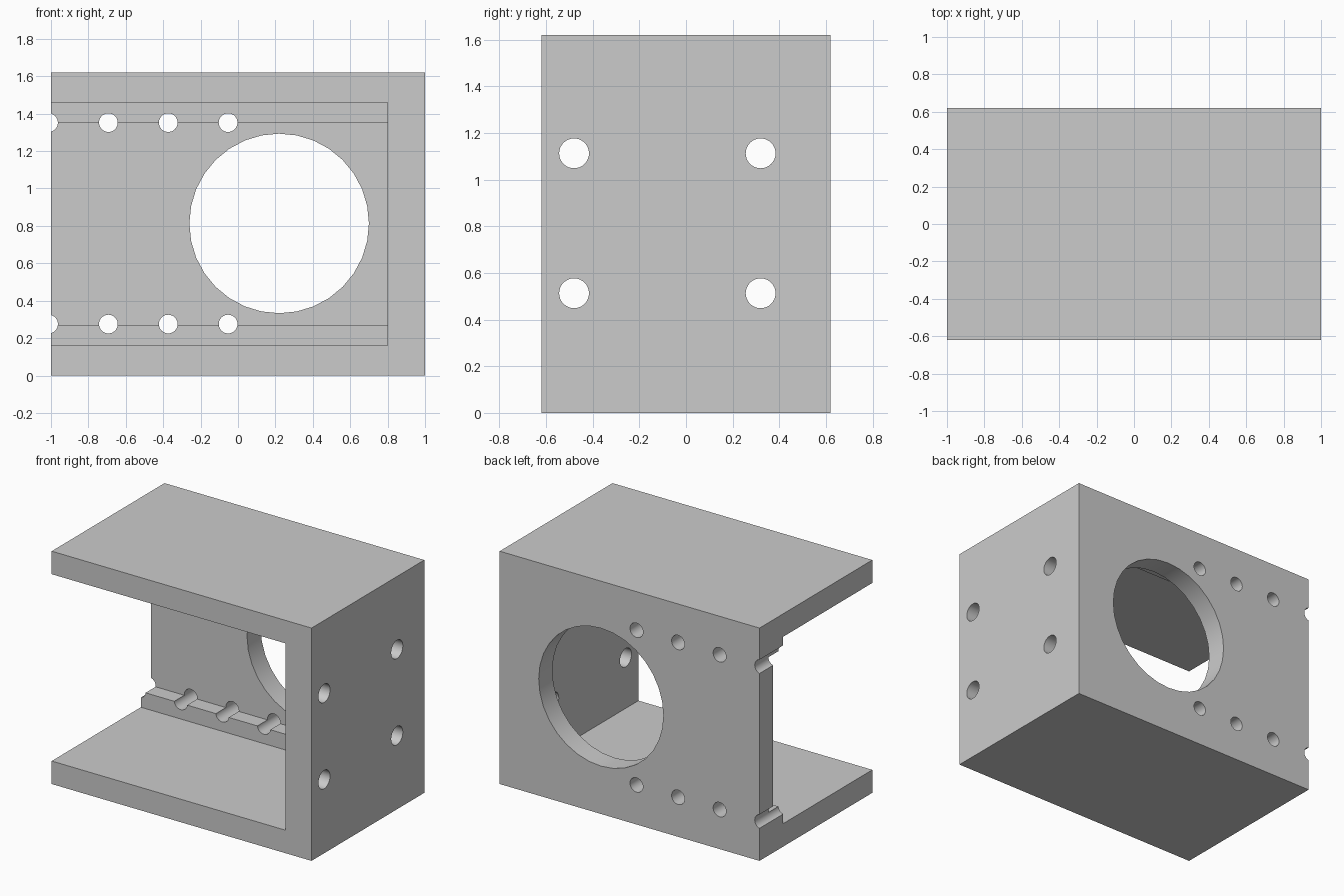
import bpy
from math import pi, radians

if "Cube" in bpy.data.objects:
    bpy.data.objects.remove(bpy.data.objects["Cube"])


def box(name, lo, hi):
    """Axis-aligned box between two corners."""
    bpy.ops.mesh.primitive_cube_add(size=1, location=[(a + b) / 2 for a, b in zip(lo, hi)])
    ob = bpy.context.object
    ob.name = name
    ob.scale = [b - a for a, b in zip(lo, hi)]
    bpy.ops.object.transform_apply(location=False, rotation=False, scale=True)
    return ob


def rod(name, loc, r, depth, rot, sides=32):
    bpy.ops.mesh.primitive_cylinder_add(vertices=sides, radius=r, depth=depth,
                                        location=loc, rotation=rot)
    ob = bpy.context.object
    ob.name = name
    return ob


def cut(target, cutter):
    """Subtract the cutter from the target and remove the cutter."""
    cutter.hide_render = True
    bpy.context.view_layer.objects.active = target
    mod = target.modifiers.new("cut", 'BOOLEAN')
    mod.operation = 'DIFFERENCE'
    mod.solver = 'EXACT'
    mod.object = cutter
    bpy.ops.object.modifier_apply(modifier=mod.name)
    bpy.data.objects.remove(cutter, do_unlink=True)


# Outer block, hollowed from the front and left sides
housing = box("housing", (-1, -0.62, 0), (1, 0.62, 1.62))
cut(housing, box("cavity", (-1.2, -0.8, 0.16), (0.8, 0.36, 1.46)))
# Deeper recess leaves a ledge along floor and ceiling
cut(housing, box("recess", (-1.2, 0.2, 0.27), (0.8, 0.47, 1.35)))

# Large round window in the back wall
along_y = (pi / 2, 0, 0)
cut(housing, rod("window", (0.22, 0.5, 0.813), 0.48, 0.6, along_y))

# Two rows of small holes through the back wall and ledges
for z in (0.275, 1.352):
    for i in range(4):
        cut(housing, rod("back_hole", (-0.053 - 0.32 * i, 0.5, z), 0.05, 0.6, along_y))

# Four mounting holes in the right wall
for y in (-0.48, 0.32):
    for z in (0.513, 1.113):
        cut(housing, rod("side_hole", (0.92, y, z), 0.064, 0.6, (0, pi / 2, 0)))

bpy.ops.object.select_all(action='DESELECT')
housing.select_set(True)
bpy.context.view_layer.objects.active = housing
bpy.ops.object.shade_smooth_by_angle(angle=radians(30))
